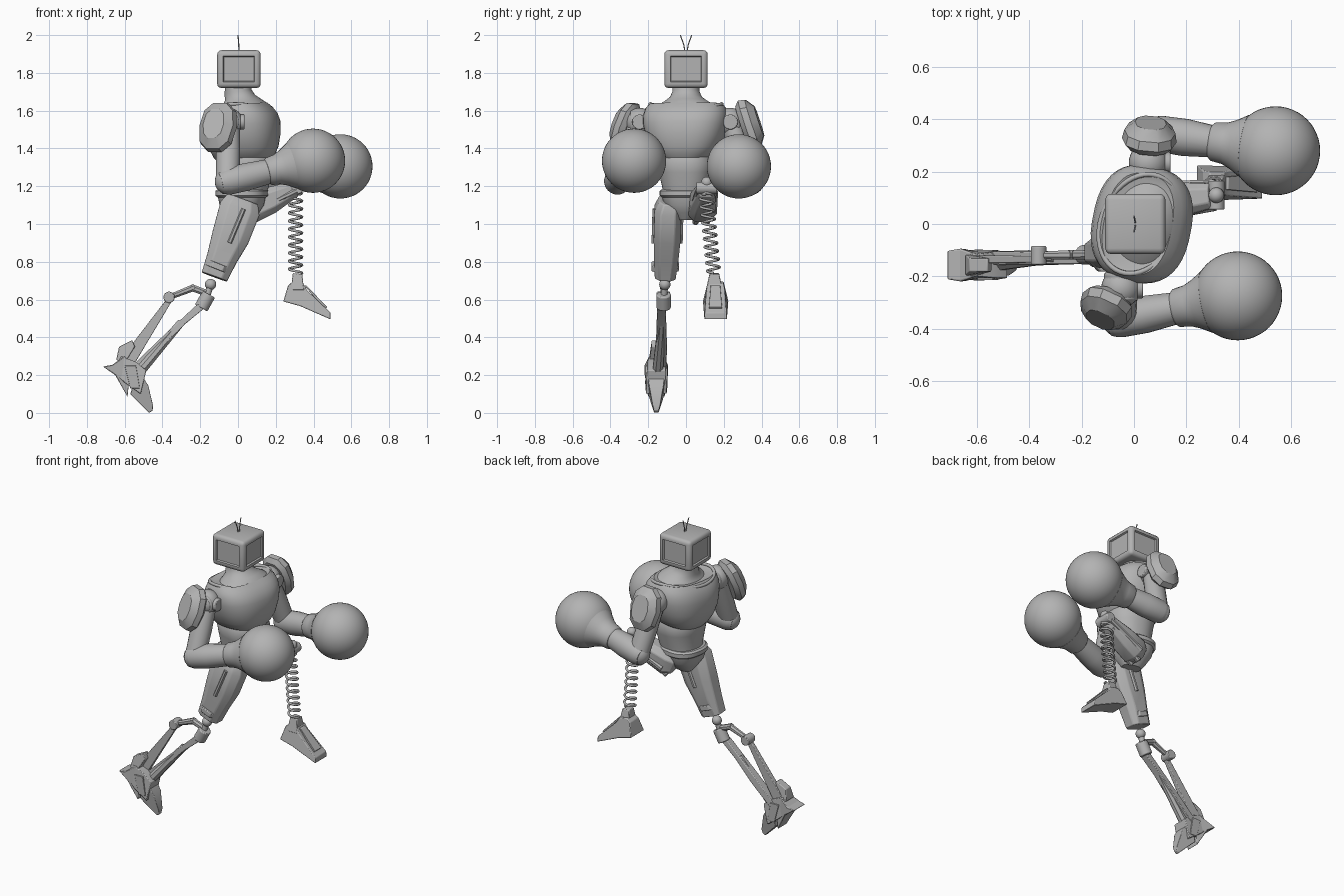
import bpy, bmesh, math
from mathutils import Vector, Matrix

if "Cube" in bpy.data.objects:
    bpy.data.objects.remove(bpy.data.objects["Cube"])

GREY = (0.45, 0.45, 0.45, 1)
metal = bpy.data.materials.new("plain grey")
metal.use_nodes = True
metal.diffuse_color = GREY
metal.node_tree.nodes["Principled BSDF"].inputs["Base Color"].default_value = GREY


def finish(name, bm, bevel=0, angle=35):
    """Turn a bmesh into a shaded object."""
    bmesh.ops.recalc_face_normals(bm, faces=bm.faces)
    mesh = bpy.data.meshes.new(name)
    bm.to_mesh(mesh)
    bm.free()
    mesh.materials.append(metal)
    ob = bpy.data.objects.new(name, mesh)
    bpy.context.collection.objects.link(ob)
    if bevel:
        mod = ob.modifiers.new("bevel", "BEVEL")
        mod.width, mod.segments = bevel, 2
    bpy.ops.object.select_all(action="DESELECT")
    ob.select_set(True)
    bpy.context.view_layer.objects.active = ob
    bpy.ops.object.shade_smooth_by_angle(angle=math.radians(angle))
    return ob


def loft(name, rings, sides=24, hint=(0, 1, 0), power=2, bevel=0, closed=False):
    """Skin cross-sections (centre, radius along hint, other radius)."""
    bm = bmesh.new()
    axis = (Vector(rings[-1][0]) - Vector(rings[0][0])).normalized()
    u = Vector(hint)
    u = (u - axis * u.dot(axis)).normalized()
    v = axis.cross(u)
    loops = []
    for centre, ru, rv in rings:
        loop = []
        for i in range(sides):
            a = math.tau * (i + 0.5) / sides
            c, s = math.cos(a), math.sin(a)
            c = math.copysign(abs(c) ** (2 / power), c)
            s = math.copysign(abs(s) ** (2 / power), s)
            loop.append(bm.verts.new(Vector(centre) + u * c * ru + v * s * rv))
        loops.append(loop)
    pairs = list(zip(loops, loops[1:]))
    if closed:
        pairs.append((loops[-1], loops[0]))
    else:
        bm.faces.new(loops[0])
        bm.faces.new(loops[-1])
    for lo, hi in pairs:
        for i in range(sides):
            j = (i + 1) % sides
            bm.faces.new((lo[i], lo[j], hi[j], hi[i]))
    return finish(name, bm, bevel)


def rod(name, a, b, r, r2=None, sides=16, bevel=0):
    hint = (1, 0, 0) if abs(b[1] - a[1]) > abs(b[0] - a[0]) + abs(b[2] - a[2]) else (0, 1, 0)
    return loft(name, [(a, r, r), (b, r2 or r, r2 or r)], sides, hint, bevel=bevel)


def ball(name, centre, r, seg=32):
    bm = bmesh.new()
    bmesh.ops.create_uvsphere(bm, u_segments=seg, v_segments=seg // 2, radius=r,
                              matrix=Matrix.Translation(centre))
    return finish(name, bm)


def plate(name, y, profile, bevel=0.004):
    """Side profile of (x, z, half width) points, solid across y."""
    bm = bmesh.new()
    left, right = ([bm.verts.new((x, y + s * w, z)) for x, z, w in profile] for s in (1, -1))
    bm.faces.new(left)
    bm.faces.new(right)
    for i in range(len(profile)):
        j = (i + 1) % len(profile)
        bm.faces.new((left[i], left[j], right[j], right[i]))
    return finish(name, bm, bevel, 20)


def tube(name, points, r, cyclic=False):
    curve = bpy.data.curves.new(name, "CURVE")
    curve.dimensions = "3D"
    curve.bevel_depth, curve.bevel_resolution = r, 2
    curve.use_fill_caps = True
    spline = curve.splines.new("POLY")
    spline.points.add(len(points) - 1)
    for p, co in zip(spline.points, points):
        p.co = (*co, 1)
    spline.use_cyclic_u = cyclic
    curve.materials.append(metal)
    ob = bpy.data.objects.new(name, curve)
    bpy.context.collection.objects.link(ob)
    bpy.ops.object.select_all(action="DESELECT")
    ob.select_set(True)
    bpy.context.view_layer.objects.active = ob
    bpy.ops.object.convert(target="MESH")
    bpy.ops.object.shade_smooth_by_angle(angle=math.radians(50))


# Head: rounded box with recessed side panels and a screen
bm = bmesh.new()
bmesh.ops.create_cube(bm, size=1, matrix=Matrix.Translation((0.005, 0, 1.82))
                      @ Matrix.Diagonal((0.23, 0.23, 0.2, 1)))
bmesh.ops.bevel(bm, geom=bm.edges[:], offset=0.022, segments=3, profile=0.5, affect="EDGES")
bm.normal_update()
panels = [f for f in bm.faces if f.calc_area() > 0.01 and abs(f.normal.z) < 0.5]
bmesh.ops.inset_individual(bm, faces=panels, thickness=0.014, depth=0)
bmesh.ops.inset_individual(bm, faces=panels, thickness=0.006, depth=-0.01)
finish("head", bm)
for s in (-1, 1):
    tube("antenna", [(0.005, s * 0.005, 1.91), (0.004, s * 0.012, 1.95), (0, s * 0.03, 2)], 0.003)

# Torso, turned a little with the stride
TWIST = (math.sin(0.2), math.cos(0.2), 0)


def body(name, rings, power):
    return loft(name, [((x, 0, z), ry, rx) for z, x, ry, rx in rings], 40, TWIST, power)


body("neck", [(1.58, .03, .2, .15), (1.625, .025, .155, .12), (1.645, .02, .12, .1),
              (1.67, .01, .085, .08), (1.70, 0, .072, .072), (1.74, 0, .07, .07)], 2.1)
body("chest", [(1.335, .035, .12, .14), (1.36, .035, .155, .16), (1.4, .033, .185, .178),
               (1.46, .03, .21, .19), (1.53, .03, .225, .19), (1.575, .025, .225, .178),
               (1.61, .02, .215, .155), (1.635, .015, .195, .13), (1.625, .015, .17, .11)], 2.5)
body("belly", [(1.16, .03, .12, .12), (1.2, .035, .125, .125), (1.28, .04, .145, .14),
               (1.33, .04, .152, .15), (1.36, .04, .14, .14)], 2.3)
body("belt", [(1.14, .02, .125, .125), (1.15, .02, .137, .137), (1.175, .02, .137, .137),
              (1.185, .02, .125, .125)], 2.4)
body("pelvis", [(1.02, .02, .035, .06), (1.06, .02, .08, .09), (1.1, .02, .115, .115),
                (1.15, .02, .125, .125)], 2.5)
collar = []
for i in range(48):
    a = math.tau * i / 48
    collar.append((0.02 + 0.15 * math.cos(a) + 0.035 * math.sin(a), 0.19 * math.sin(a),
                   1.605 + 0.03 * math.sin(a) ** 2))
tube("collar", collar, 0.01, True)


# Arms: shoulder, pad, upper arm, forearm and round glove
def arm(side, shoulder, pad, facing, elbow, glove):
    sh, pd, el, gl = map(Vector, (shoulder, pad, elbow, glove))
    n = Vector(facing).normalized()
    ball(side + "_shoulder", sh, 0.075)
    out = Vector((0, math.copysign(1, sh.y), 0))
    loft(side + "_shoulder_joint", [(sh - out * .06, .065, .065), (sh + out * .05, .065, .065)],
         24, (0, 0, 1), bevel=0.008)
    rod(side + "_shoulder_bolt", sh, sh + Vector((0.085, 0, 0)), 0.04, sides=24, bevel=0.005)
    loft(side + "_shoulder_pad", [(pd - n * .045, .115, .08), (pd - n * .02, .142, .105),
                                  (pd + n * .015, .135, .098), (pd + n * .05, .085, .06)],
         10, (0, 0, 1), 2.4)
    mid = sh.lerp(el, 0.5)
    loft(side + "_upper_arm", [(sh, .055, .06), (mid, .06, .065), (el, .058, .062)], 20, bevel=0.004)
    ball(side + "_elbow", el, 0.068)
    d = (gl - el).normalized()
    reach = (gl - el).length
    loft(side + "_forearm", [(el - d * .04, .058, .058), (el, .07, .072), (el + d * .1, .072, .074),
                             (el + d * (reach - .25), .062, .066)], 20)
    loft(side + "_glove_cuff", [(gl - d * .255, .065, .065), (gl - d * .245, .074, .074),
                                (gl - d * .2, .08, .08), (gl - d * .165, .095, .095),
                                (gl - d * .12, .122, .122)], 32)
    ball(side + "_glove", gl, 0.17, 48)


arm("right", (-.05, -.245, 1.54), (-.11, -.325, 1.515), (-.4, -.85, .35),
    (-.055, -.365, 1.225), (.397, -.275, 1.335))
arm("left", (.055, .235, 1.54), (.06, .34, 1.53), (.08, .9, .3),
    (.1, .345, 1.225), (.542, .28, 1.305))

# Right leg: armoured thigh, knee and thin shin linkage
loft("right_thigh", [((.025, -.085, 1.13), .06, .09), ((.01, -.095, 1.08), .075, .115),
                     ((-.04, -.1, .93), .075, .105), ((-.085, -.105, .82), .068, .085),
                     ((-.125, -.11, .72), .058, .075)], 8, power=3, bevel=0.006)
plate("right_thigh_guard", -.1, [(.07, 1.1, .04), (.085, 1.07, .04), (-.02, .82, .045),
                                 (-.06, .77, .04), (-.075, .8, .04)])
rod("right_thigh_cuff", (-.1, -.11, .79), (-.112, -.11, .76), .078, sides=8, bevel=0.004)
for s in (-1, 1):
    rod("right_thigh_strip", (.03, -.095 + s * .072, 1.08), (-.045, -.1 + s * .072, .9), .012, sides=6)
ball("right_knee_ball", (-.145, -.112, .68), .03, 20)
rod("right_knee_pin", (-.145, -.112, .68), (-.17, -.118, .6), .018)
rod("right_knee_drum", (-.155, -.118, .628), (-.195, -.118, .555), .038, sides=20, bevel=0.006)
rod("right_linkage_arm", (-.17, -.118, .635), (-.25, -.118, .665), .018, .02, sides=8)
rod("right_linkage_bridge", (-.23, -.118, .665), (-.365, -.12, .612), .02, .015, sides=8)
rod("right_linkage_joint", (-.365, -.155, .612), (-.365, -.085, .612), .03, sides=20, bevel=0.004)
plate("right_linkage_rod", -.135, [(-.38, .6, .012), (-.345, .6, .012), (-.56, .24, .016), (-.61, .3, .016)])
plate("right_shin", -.13, [(-.215, .575, .022), (-.165, .565, .022), (-.28, .47, .026),
                           (-.4, .345, .03), (-.53, .22, .025), (-.56, .25, .025), (-.42, .385, .024)])
rod("right_calf_tube", (-.3, -.128, .48), (-.52, -.15, .22), .022, .03, sides=8)

# Right foot, pushing off on its toe
FOOT_Y = -.157
plate("right_ankle", FOOT_Y, [(-.62, .3, .04), (-.54, .27, .05), (-.485, .225, .05),
                              (-.515, .1, .055), (-.6, .16, .06), (-.655, .21, .055)])
plate("right_toe", FOOT_Y, [(-.51, .2, .045), (-.475, .145, .04), (-.45, .04, .022), (-.452, .012, .012),
                            (-.47, .0, .012), (-.57, .1, .045), (-.55, .17, .05)])
plate("right_heel", FOOT_Y, [(-.715, .245, .055), (-.665, .255, .06), (-.6, .3, .04),
                             (-.57, .23, .045), (-.585, .085, .045), (-.65, .2, .06)])
plate("right_heel_guard", FOOT_Y, [(-.63, .35, .025), (-.56, .385, .025), (-.545, .35, .025),
                                   (-.6, .26, .04), (-.645, .28, .04)])
for s in (-1, 1):
    plate("right_foot_side", FOOT_Y + s * .05,
          [(-.6, .25, .008), (-.54, .25, .008), (-.52, .13, .008), (-.57, .13, .008)], 0.002)

# Left leg: raised thigh, knee joint, spring shin and foot
loft("left_thigh", [((.02, .075, 1.07), .05, .06), ((.07, .082, 1.085), .075, .085),
                    ((.17, .092, 1.125), .072, .075), ((.3, .108, 1.185), .05, .045)],
     8, power=3, bevel=0.005)
for s in (-1, 1):
    rod("left_thigh_rod", (.07, .085 + s * .06, 1.06), (.31, .11 + s * .045, 1.175), .02, .016, sides=8)
    rod("left_thigh_ridge", (.06, .08 + s * .03, 1.01), (.28, .105 + s * .025, 1.14), .018, sides=8)
rod("left_knee", (.315, .055, 1.19), (.315, .165, 1.19), .032, sides=20, bevel=0.005)
ball("left_knee_ball", (.315, .11, 1.22), .03, 20)
rod("left_spring_cap", (.308, .108, 1.19), (.305, .11, 1.155), .034, sides=20, bevel=0.004)
coils, steps = 10, 20
spring = []
for i in range(coils * steps + 1):
    t, a = i / (coils * steps), math.tau * i / steps
    spring.append((.305 + .034 * math.cos(a), .105 + .042 * t + .034 * math.sin(a), 1.165 - .425 * t))
tube("left_spring", spring, 0.007)
plate("left_ankle", .15, [(.29, .74, .025), (.34, .735, .025), (.35, .65, .045), (.28, .65, .045)])
plate("left_foot", .157, [(.265, .675, .045), (.29, .695, .042), (.345, .685, .042), (.365, .65, .048),
                          (.49, .53, .058), (.49, .495, .06), (.33, .565, .066), (.24, .59, .068)])
plate("left_foot_top", .156, [(.35, .675, .025), (.362, .675, .025), (.472, .56, .035), (.46, .548, .035)], 0.002)
